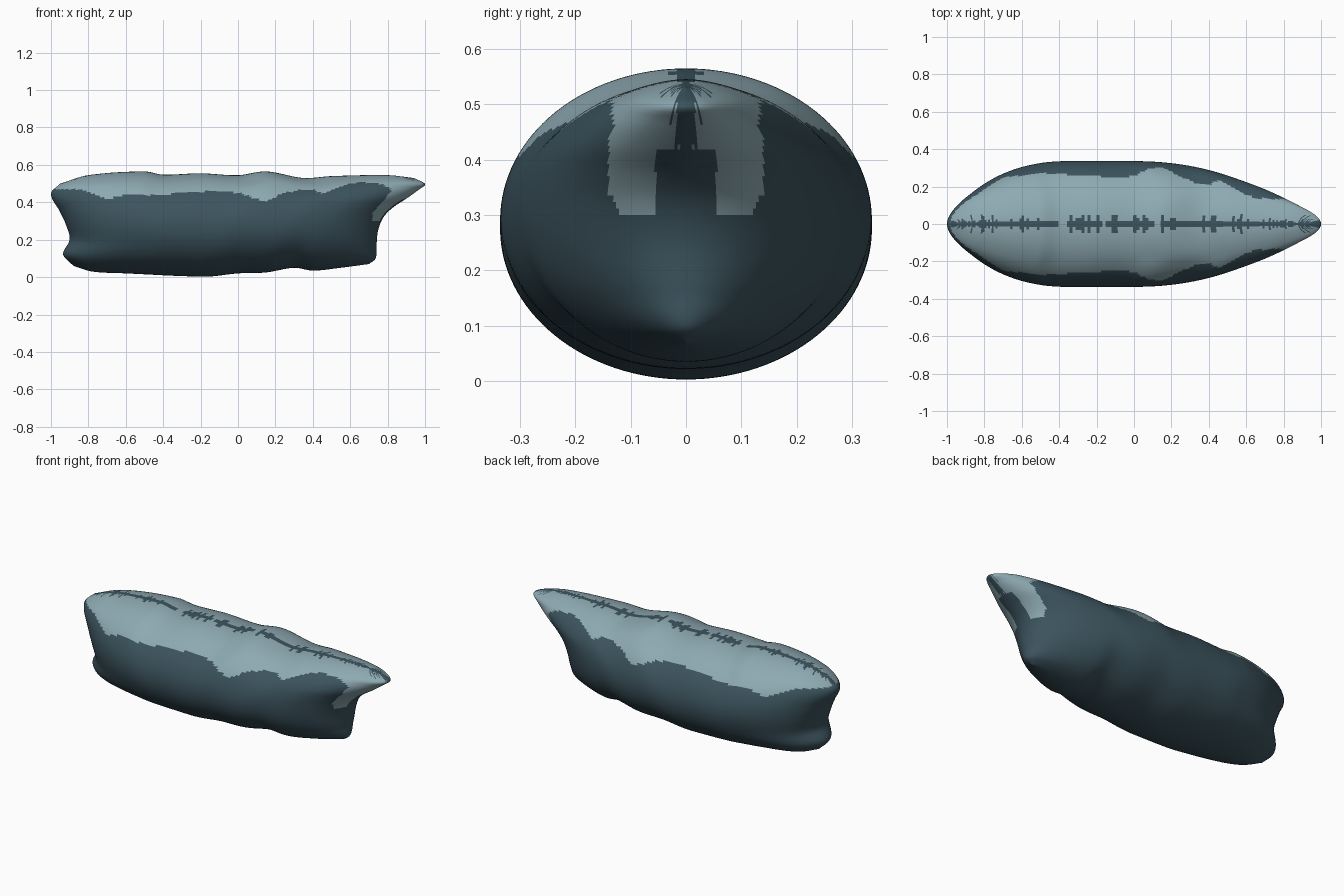
import bpy
import bmesh
import math
import random

random.seed(4)
cube = bpy.data.objects.get("Cube")
if cube:
    bpy.data.objects.remove(cube, do_unlink=True)


def make_material(name, color):
    mat = bpy.data.materials.new(name)
    mat.use_nodes = True
    mat.diffuse_color = color
    mat.node_tree.nodes["Principled BSDF"].inputs["Base Color"].default_value = color
    return mat


def curve(points, t):
    """Smooth curve through (position, value) pairs."""
    t = min(max(t, points[0][0]), points[-1][0])
    i = 0
    while i < len(points) - 2 and t > points[i + 1][0]:
        i += 1
    (x0, y0), (x1, y1) = points[i], points[i + 1]

    def slope(k):
        a, b = points[max(k - 1, 0)], points[min(k + 1, len(points) - 1)]
        return (b[1] - a[1]) / (b[0] - a[0])

    w = x1 - x0
    u = (t - x0) / w
    return ((1 + 2 * u) * (1 - u) ** 2 * y0 + u * (1 - u) ** 2 * w * slope(i)
            + u * u * (3 - 2 * u) * y1 + u * u * (u - 1) * w * slope(i + 1))


# Outline of the hull: top and bottom edges along x, end edges along height
TOP = [(-.95, .50), (-.8, .545), (-.5, .565), (-.4, .548), (-.2, .555), (0, .545),
       (.15, .565), (.35, .53), (.5, .54), (.8, .545), (.94, .53)]
BOTTOM = [(-.88, .06), (-.78, .03), (-.6, .02), (-.17, .003), (0, .02), (.15, .025),
          (.3, .05), (.4, .035), (.55, .05), (.7, .07)]
BACK_END = [(0, -.88), (.14, -.935), (.32, -.90), (.5, -.92), (.65, -.95),
            (.88, -1), (1, -.95)]
TIP_END = [(0, .70), (.06, .735), (.2, .74), (.4, .75), (.55, .78), (.66, .83),
           (.76, .90), (.87, .97), (.93, 1.0), (1, .94)]
# Lower limit of the pale colour along x
PALE_EDGE = [(-1, .47), (-.83, .465), (-.7, .42), (-.6, .44), (-.4, .44), (-.3, .455),
             (0, .45), (.14, .41), (.25, .45), (.4, .47), (.45, .45), (.6, .5),
             (.75, .5), (.8, .48), (.87, .42), (1, .45)]


def half_width(s):
    a = min(s / .33, 1)
    b = min((1 - s) / .45, 1)
    return .336 * math.sqrt((1 - (1 - a) ** 2) * (1 - (1 - b) ** 2))


STATIONS, SIDES = 180, 128
bm = bmesh.new()
rings = []
for i in range(STATIONS + 1):
    # stations crowd together towards the rounded ends
    s = .5 - .5 * math.cos(math.pi * i / STATIONS)
    top = curve(TOP, -.95 + 1.89 * s)
    bottom = curve(BOTTOM, -.88 + 1.58 * s)
    ring = []
    for k in range(SIDES):
        angle = 2 * math.pi * k / SIDES
        t = .5 + .5 * math.sin(angle)
        back, tip = curve(BACK_END, t), curve(TIP_END, t)
        ring.append(bm.verts.new((back + (tip - back) * s,
                                  half_width(s) * math.cos(angle),
                                  bottom + (top - bottom) * t)))
    rings.append(ring)

for r0, r1 in zip(rings, rings[1:]):
    seam = random.choice([.009, .014, .018, .018, .03, .05])
    for k in range(SIDES):
        n = (k + 1) % SIDES
        face = bm.faces.new((r0[k], r0[n], r1[n], r1[k]))
        c = face.calc_center_median()
        y = abs(c.y)
        pale = c.z > curve(PALE_EDGE, c.x) and y > seam * min(1, y + .9)
        cheek = c.x > .72 and .30 < c.z < .45 and .055 < y < .14
        face.material_index = int(pale or cheek)

# Close the two end seams
bmesh.ops.remove_doubles(bm, verts=bm.verts, dist=.00005)
bmesh.ops.recalc_face_normals(bm, faces=bm.faces)

mesh = bpy.data.meshes.new("hull")
bm.to_mesh(mesh)
bm.free()
hull = bpy.data.objects.new("hull", mesh)
bpy.context.collection.objects.link(hull)
mesh.materials.append(make_material("dark slate", (.045, .088, .112, 1)))
mesh.materials.append(make_material("pale blue grey", (.27, .40, .445, 1)))

bpy.context.view_layer.objects.active = hull
hull.select_set(True)
bpy.ops.object.shade_smooth_by_angle(angle=math.radians(60))
